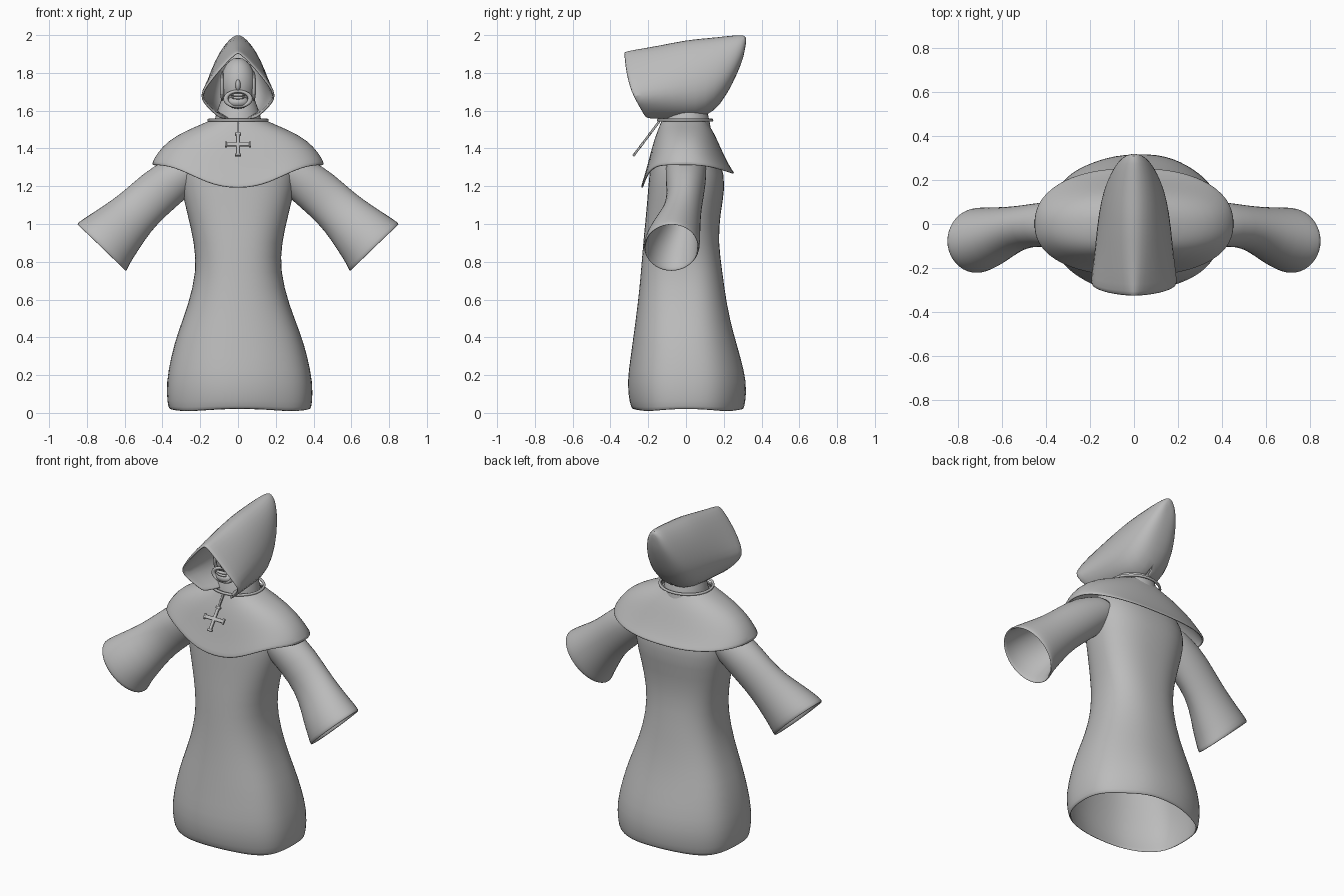
import bpy, bmesh
from math import sin, cos, pi, radians, copysign
from mathutils import Vector

cube = bpy.data.objects.get("Cube")
if cube:
    bpy.data.objects.remove(cube, do_unlink=True)

cloth = bpy.data.materials.new("plain grey")
cloth.use_nodes = True
GREY = (0.5, 0.5, 0.5, 1)
cloth.diffuse_color = GREY
cloth.node_tree.nodes["Principled BSDF"].inputs["Base Color"].default_value = GREY


def finish(ob, thick=0, subdiv=1, angle=50):
    """Material, thickness, subdivision and smooth shading."""
    ob.data.materials.append(cloth)
    if thick:
        m = ob.modifiers.new("thickness", "SOLIDIFY")
        m.thickness, m.offset = thick, -1
    if subdiv:
        m = ob.modifiers.new("smooth", "SUBSURF")
        m.levels = m.render_levels = subdiv
    bpy.ops.object.select_all(action="DESELECT")
    ob.select_set(True)
    bpy.context.view_layer.objects.active = ob
    bpy.ops.object.shade_smooth_by_angle(angle=radians(angle))
    return ob


def loft(name, rings, closed=True, cap=False, **opts):
    """Skin a list of rings of points into one surface."""
    bm = bmesh.new()
    rows = [[bm.verts.new(p) for p in r] for r in rings]
    n = len(rows[0])
    for a, b in zip(rows, rows[1:]):
        for i in range(n if closed else n - 1):
            j = (i + 1) % n
            bm.faces.new((a[i], a[j], b[j], b[i]))
    if cap:
        bm.faces.new(rows[-1])
    bmesh.ops.remove_doubles(bm, verts=bm.verts, dist=0.0005)
    bmesh.ops.recalc_face_normals(bm, faces=bm.faces)
    # open shells: make the normals point away from the middle
    mid = sum((v.co for v in bm.verts), Vector()) / len(bm.verts)
    if sum((f.calc_center_median() - mid).dot(f.normal) * f.calc_area() for f in bm.faces) < 0:
        bmesh.ops.reverse_faces(bm, faces=bm.faces)
    me = bpy.data.meshes.new(name)
    bm.to_mesh(me)
    bm.free()
    ob = bpy.data.objects.new(name, me)
    bpy.context.collection.objects.link(ob)
    return finish(ob, **opts)


def oval(rx, front, back, z, power=2.0, n=32):
    """Horizontal rounded ring with separate front and back depth."""
    pts = []
    for i in range(n):
        a = 2 * pi * i / n
        c, s = cos(a), sin(a)
        x = copysign(abs(s) ** (2 / power), s) * rx
        y = copysign(abs(c) ** (2 / power), c) * (back if c > 0 else front)
        pts.append(Vector((x, y, z)))
    return pts


# Robe body, open at the hem, with soft folds toward the floor
robe = [(0.012, .375, .28, .30), (0.05, .385, .295, .31), (.16, .39, .31, .32),
        (.30, .362, .29, .285), (.42, .328, .275, .25), (.57, .268, .255, .215),
        (.75, .222, .238, .192), (.9, .232, .228, .172), (1.05, .268, .212, .18),
        (1.2, .305, .20, .212), (1.32, .31, .19, .19), (1.45, .23, .15, .12),
        (1.54, .13, .12, .10)]
rings = []
for z, rx, f, b in robe:
    ring = oval(rx, f, b, z, 2.4)
    fold = max(0, 1 - z / 0.9)
    for i, p in enumerate(ring):
        a = 2 * pi * i / len(ring)
        k = 1 + fold * 0.025 * sin(5 * a + 1) * cos(a)
        p.x, p.y = p.x * k + 0.01 * fold, p.y * k
        if z < 0.03:
            p.z += 0.006 * cos(4 * a)
    rings.append(ring)
loft("robe", rings, thick=0.012)

# Shoulder cape with a dipping hem
cape = [(.15, .13, .11, 0), (.19, .14, .12, .09), (.27, .16, .145, .22), (.37, .185, .175, .45),
        (.43, .21, .21, .73), (.458, .235, .245, .95), (.452, .24, .258, 1.0)]
rings = []
for rx, f, b, t in cape:
    ring = oval(rx, f, b, 0, 2.1 + 0.2 * t, 40)
    for i, p in enumerate(ring):
        c = cos(2 * pi * i / 40)
        drop = 0.24 + (0.12 * c ** 6 if c < 0 else 0.04 * c ** 2)
        p.z = 1.55 - drop * t
    rings.append(ring)
loft("shoulder_cape", rings, thick=0.012)

# Wide bell sleeves
AXIS = Vector((.72, 0, .69))
arm = [(.24, .0, 1.30, .10, .11), (.36, 0, 1.225, .125, .108), (.47, -.005, 1.13, .125, .096),
       (.555, -.025, 1.05, .13, .105), (.64, -.058, .965, .156, .135),
       (.70, -.072, .905, .174, .15), (.722, -.077, .875, .186, .15)]
for side, label in ((1, "left"), (-1, "right")):
    rings = []
    for x, y, z, h, d in arm:
        ring = [Vector((x, y, z)) + AXIS * h * cos(a) + Vector((0, d * sin(a), 0))
                for a in (2 * pi * i / 20 for i in range(20))]
        rings.append([Vector((p.x * side, p.y, p.z)) for p in ring])
    loft(label + "_sleeve", rings, thick=0.012)

# Hood: pointed front opening blending to a closed, rounded peak at the back
POINTED = [(.48, 0), (.66, .10), (.88, .22), (1, .34), (.88, .48), (.60, .68), (.30, .87), (.09, .98), (0, 1)]
ROUND = [(0, 0), (.62, .05), (.92, .2), (1, .36), (.95, .54), (.80, .72), (.57, .87), (.28, .97), (0, 1)]
hood = [(-.33, -.212, 1.912, 1.555, .202, 0), (-.29, -.19, 1.922, 1.552, .202, .15),
        (-.15, -.12, 1.945, 1.548, .186, .5), (0, 0, 1.978, 1.545, .172, .75),
        (.12, .10, 1.988, 1.553, .154, .95), (.21, .19, 1.997, 1.635, .125, 1),
        (.28, .25, 2.003, 1.745, .09, 1), (.313, .295, 2.0, 1.85, .055, 1), (.322, .31, 1.98, 1.91, .025, 1)]
rings = []
for ytop, ybot, top, bot, w, k in hood:
    half = []
    for (u0, v0), (u1, v1) in zip(POINTED, ROUND):
        u, v = u0 + (u1 - u0) * k, v0 + (v1 - v0) * k
        bow = 0.03 * (1 - k) * sin(pi * v)
        half.append(Vector((u * w, ybot + (ytop - ybot) * v - bow, bot + (top - bot) * v)))
    rings.append(half + [Vector((-p.x, p.y, p.z)) for p in reversed(half[:-1])])
loft("hood", rings, closed=False, cap=True, thick=0.014)

# Neck and collar cord
loft("neck", [oval(r, r, r, z, n=16) for r, z in ((.135, 1.50), (.125, 1.57), (.09, 1.66))])
bpy.ops.mesh.primitive_torus_add(major_radius=.155, minor_radius=.008, major_segments=40,
                                 minor_segments=8, location=(0, -.005, 1.55))
collar = bpy.context.object
collar.name = "collar_cord"
collar.scale.y = 0.92
finish(collar, subdiv=0)


def ball(name, loc, size):
    bpy.ops.mesh.primitive_uv_sphere_add(segments=20, ring_count=12, radius=1, location=loc)
    ob = bpy.context.object
    ob.name, ob.scale = name, size
    return finish(ob, subdiv=0)


def box(name, loc, size, tilt):
    bpy.ops.mesh.primitive_cube_add(size=1, location=loc, rotation=(tilt, 0, 0))
    ob = bpy.context.object
    ob.name, ob.scale = name, size
    bpy.ops.object.transform_apply(location=False, rotation=False)
    m = ob.modifiers.new("bevel", "BEVEL")
    m.width, m.segments = 0.003, 2
    return finish(ob, subdiv=0, angle=30)


# Face in the hood
ball("head", (0, -.05, 1.74), (.095, .105, .14))
ball("nose", (0, -.15, 1.735), (.014, .02, .03))
ball("chin", (0, -.12, 1.645), (.06, .05, .035))
for name, z, w in (("upper_lip", 1.683, .04), ("lower_lip", 1.668, .034)):
    ball(name, (0, -.162, z), (w, .012, .008))
bpy.ops.mesh.primitive_torus_add(major_radius=.06, minor_radius=.012, major_segments=28,
                                 minor_segments=8, location=(0, -.148, 1.662), rotation=(pi / 2, 0, 0))
beard = bpy.context.object
beard.name = "beard"
beard.scale = (1.08, .68, 1)
finish(beard, subdiv=0)
for s, label in ((1, "left"), (-1, "right")):
    ball(label + "_side_beard", (s * .084, -.09, 1.73), (.012, .03, .08))

# Hanging cross pendant, tilted away from the chest
TILT = radians(-37)
TOP, END = Vector((0, -.14, 1.545)), Vector((0, -.278, 1.362))
length = (END - TOP).length
box("pendant_cord", TOP.lerp(END, .21), (.012, .012, length * .42), TILT)
box("cross_upright", TOP.lerp(END, .68), (.02, .012, length * .64), TILT)
box("cross_bar", TOP.lerp(END, .68), (.135, .0125, .022), TILT)
for name, t in (("cross_top_tip", .38), ("cross_bottom_tip", .98)):
    box(name, TOP.lerp(END, t), (.032, .014, .014), TILT)
for s, label in ((1, "left"), (-1, "right")):
    box(label + "_cross_tip", TOP.lerp(END, .68) + Vector((s * .064, 0, 0)), (.012, .014, .034), TILT)
